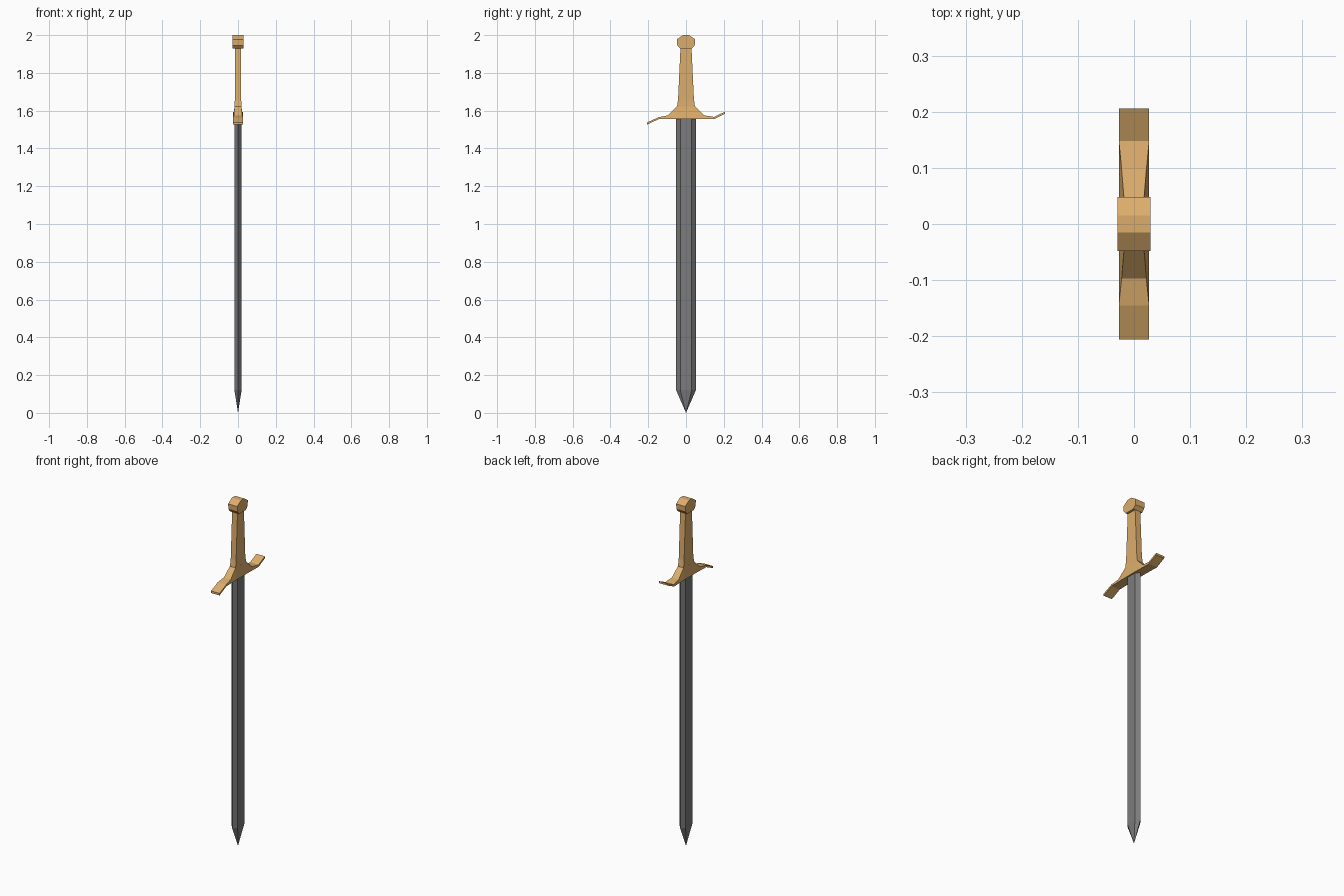
import bpy

if "Cube" in bpy.data.objects:
    bpy.data.objects.remove(bpy.data.objects["Cube"])

bronze = bpy.data.materials.new("bronze")
bronze.diffuse_color = (0.72, 0.42, 0.15, 1)
bronze.use_nodes = True
bronze.node_tree.nodes["Principled BSDF"].inputs["Base Color"].default_value = bronze.diffuse_color
steel = bpy.data.materials.new("steel")
steel.diffuse_color = (0.2, 0.2, 0.2, 1)
steel.use_nodes = True
steel.node_tree.nodes["Principled BSDF"].inputs["Base Color"].default_value = steel.diffuse_color


def loft(name, rings, mat, cap_start=True, cap_end=True):
    """Flat-shaded skin through closed rings of equal point count."""
    n = len(rings[0])
    verts = [p for r in rings for p in r]
    faces = []
    for i in range(len(rings) - 1):
        for j in range(n):
            k = (j + 1) % n
            faces.append((i * n + j, i * n + k, (i + 1) * n + k, (i + 1) * n + j))
    if cap_start:
        faces.append(tuple(range(n))[::-1])
    if cap_end:
        faces.append(tuple(range(len(verts) - n, len(verts))))
    me = bpy.data.meshes.new(name)
    me.from_pydata(verts, [], faces)
    me.materials.append(mat)
    ob = bpy.data.objects.new(name, me)
    bpy.context.collection.objects.link(ob)
    # consistent outward normals
    import bmesh
    bm = bmesh.new()
    bm.from_mesh(me)
    bmesh.ops.remove_doubles(bm, verts=bm.verts, dist=1e-5)
    bmesh.ops.recalc_face_normals(bm, faces=bm.faces)
    bm.to_mesh(me)
    bm.free()
    return ob


# blade: six-sided section running down to a point
section = [(0, .052), (-.019, .03), (-.019, -.03), (0, -.052), (.019, -.03), (.019, .03)]
loft("blade", [[(x * s, y * s, z) for x, y in section]
               for s, z in ((0, 0), (1, .12), (1, 1.558))], steel, cap_start=False)

# crossguard: stations of y, bottom z, top z, top half width
guard = [(-.206, 1.526, 1.538, .027), (-.145, 1.555, 1.565, .027),
         (-.097, 1.556, 1.575, .022), (-.048, 1.557, 1.622, .018),
         (.048, 1.557, 1.622, .018), (.097, 1.556, 1.575, .022),
         (.148, 1.555, 1.567, .027), (.206, 1.583, 1.594, .027)]
loft("crossguard", [[(-.027, y, b), (.027, y, b), (w, y, t), (-w, y, t)]
                    for y, b, t, w in guard], bronze)

# grip: tapered bar, open where it meets guard and pommel
loft("grip", [[(-w, -d, z), (w, -d, z), (w, d, z), (-w, d, z)]
              for z, w, d in ((1.62, .018, .048), (1.66, .017, .042), (1.935, .017, .029))],
     bronze, False, False)

# pommel: faceted disc across the grip
half = [(.03, 1.928), (.046, 1.946), (.048, 1.978), (.015, 2.0)]
outline = half + [(-y, z) for y, z in reversed(half)]
loft("pommel", [[(x, y, z) for y, z in outline] for x in (-.029, .029)], bronze)
